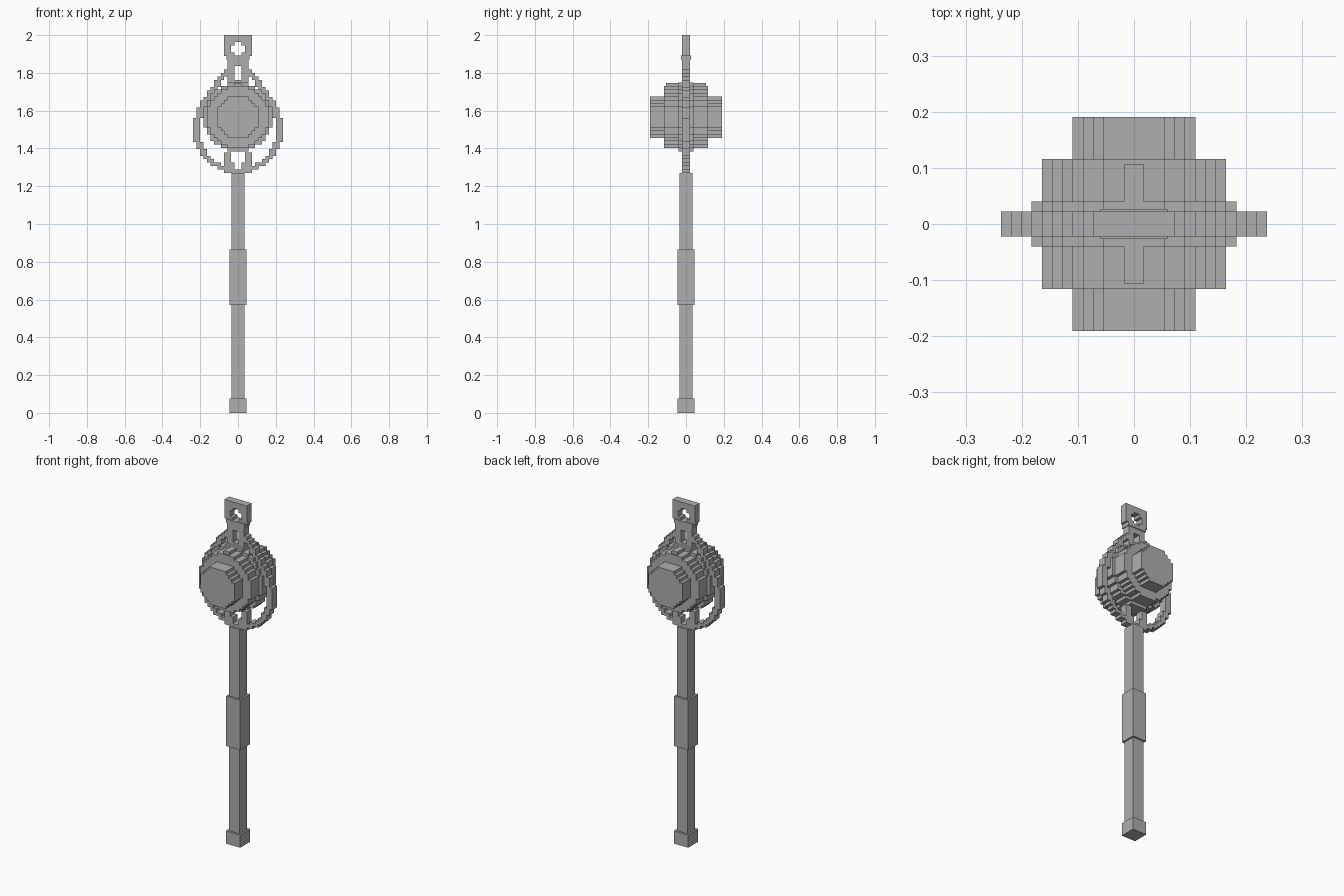
import bpy, bmesh, math

if "Cube" in bpy.data.objects:
    bpy.data.objects.remove(bpy.data.objects["Cube"])

U = 0.01825          # size of one block
TOP = 2.0            # height of the top row of blocks
CZ = 1.566           # height of the drum centre

grey = bpy.data.materials.new("stone grey")
grey.diffuse_color = (0.43, 0.43, 0.43, 1)
grey.use_nodes = True
grey.node_tree.nodes["Principled BSDF"].inputs["Base Color"].default_value = grey.diffuse_color


def finish(name, bm):
    bmesh.ops.recalc_face_normals(bm, faces=bm.faces)
    me = bpy.data.meshes.new(name)
    bm.to_mesh(me)
    bm.free()
    me.materials.append(grey)
    ob = bpy.data.objects.new(name, me)
    bpy.context.collection.objects.link(ob)
    return ob


def box(name, hx, hy, z0, z1):
    bm = bmesh.new()
    bmesh.ops.create_cube(bm, size=1)
    for v in bm.verts:
        v.co = (v.co.x * 2 * hx, v.co.y * 2 * hy, z0 + (v.co.z + 0.5) * (z1 - z0))
    return finish(name, bm)


def slab(name, cells, hy, z_of):
    """Blocks (column, row) extruded from -hy to hy; only outside faces are made."""
    bm = bmesh.new()
    cache = {}

    def vert(i, k, y):
        if (i, k, y) not in cache:
            cache[i, k, y] = bm.verts.new((i * U, y, z_of(k)))
        return cache[i, k, y]

    for i, k in cells:
        ring = [(i, k), (i + 1, k), (i + 1, k + 1), (i, k + 1)]
        for y in (-hy, hy):
            bm.faces.new([vert(a, b, y) for a, b in ring])
        sides = [(i, k - 1), (i + 1, k), (i, k + 1), (i - 1, k)]
        for n, neighbour in enumerate(sides):
            if neighbour not in cells:
                p, q = ring[n], ring[(n + 1) % 4]
                bm.faces.new([vert(*p, -hy), vert(*q, -hy), vert(*q, hy), vert(*p, hy)])
    return finish(name, bm)


def mirrored(rows):
    """rows: {row: [(start, end), ...]} for the right half."""
    cells = set()
    for k, spans in rows.items():
        for a, b in spans:
            for i in range(a, b):
                cells |= {(i, k), (-i - 1, k)}
    return cells


def drum(name, half_widths, hy):
    n = len(half_widths)
    rows = {}
    for k, w in enumerate(half_widths):
        rows[k] = rows[-k - 1] = [(0, w)]
    return slab(name, mirrored(rows), hy, lambda k: CZ + k * U)


def disc(r):
    return [round(math.sqrt(r * r - (k + 0.5) ** 2)) for k in range(r)]


# Shaft
box("shaft", 0.035, 0.035, 0.07, 1.27)
box("grip", 0.0455, 0.0455, 0.572, 0.865)
box("base_cap", 0.046, 0.046, 0.0, 0.075)

# Drum head: wide rim, body and end knobs
drum("drum_rim", disc(10), 0.040)
drum("drum_body", disc(9), 0.1155)
drum("end_knobs", [6, 6, 6, 5, 4, 3], 0.191)
box("top_rib", U, 0.106, 1.70, 1.747)

# Hanging loop on top
row_z = lambda k: TOP - k * U
loop = {0: [(0, 4)], 1: [(0, 4)], 2: [(1, 4)], 3: [(2, 4)], 4: [(2, 4)],
        5: [(1, 4)], 6: [(0, 3)]}
slab("top_loop", mirrored(loop), 0.022, row_z)
box("loop_collar", 0.060, 0.027, 1.868, 1.892)

# Teardrop frame: outer half width for rows 7 to 39
outer = [3, 3, 3, 4, 5, 6, 7, 7, 8, 9, 9, 10, 11, 11, 12, 12, 12] + [13] * 7 + \
        [12, 12, 11, 11, 10, 9, 8, 6, 4]
frame = {}
for k, w in enumerate(outer, 7):
    if k < 9 or k == 39:
        frame[k] = [(0, w)]
    elif k < 12:
        frame[k] = [(1, w)]
    elif k == 12:
        frame[k] = [(1, 3), (4, w)]
    elif k < 16:
        frame[k] = [(0, 3), (w - 2, w)]       # top stem beside the small openings
    elif k < 34:
        frame[k] = [(w - 2, w)]
    elif k < 37:
        frame[k] = [(2, 4), (w - 2, w)]       # lower struts
    elif k == 37:
        frame[k] = [(1, 4), (w - 3, w)]
    else:
        frame[k] = [(1, w)]
slab("teardrop_frame", mirrored(frame), 0.022, row_z)
